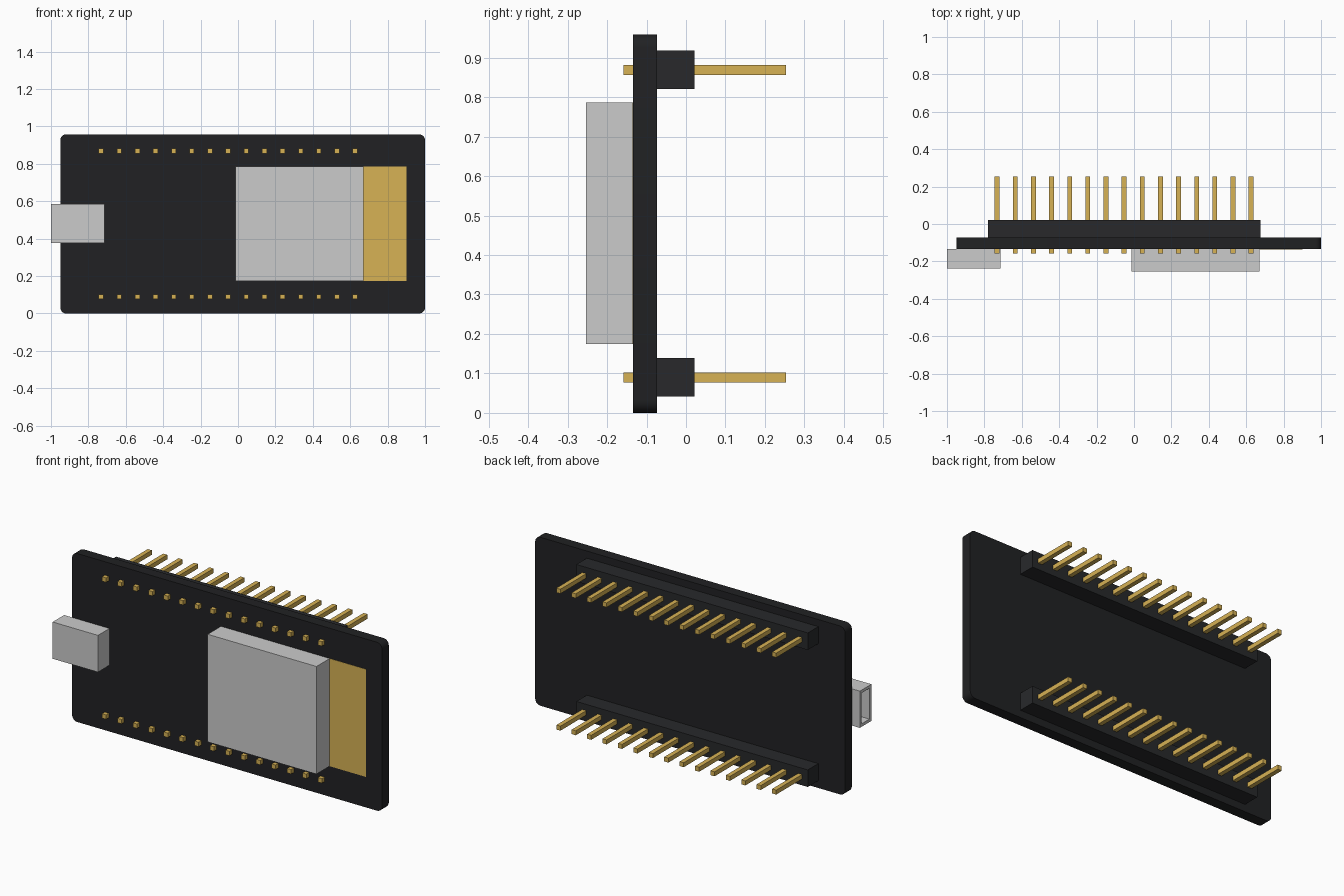
import bpy, bmesh, math
from mathutils import Vector

if "Cube" in bpy.data.objects:
    bpy.data.objects.remove(bpy.data.objects["Cube"])


def material(name, rgb):
    m = bpy.data.materials.new(name)
    m.diffuse_color = (*rgb, 1)
    m.use_nodes = True
    m.node_tree.nodes["Principled BSDF"].inputs["Base Color"].default_value = m.diffuse_color
    return m


BLACK = material("board_black", (0.015, 0.0155, 0.017))
PLASTIC = material("header_black", (0.021, 0.022, 0.024))
GOLD = material("gold", (0.68, 0.445, 0.09))


def add_box(bm, x, y, z):
    """Add a box spanning the (min, max) ranges to the bmesh."""
    verts = bmesh.ops.create_cube(bm, size=1)["verts"]
    for v in verts:
        v.co = Vector([(r[0] + r[1]) / 2 + c * (r[1] - r[0])
                       for c, r in zip(v.co, (x, y, z))])
    return verts


def finish(bm, name, mat=None):
    mesh = bpy.data.meshes.new(name)
    bm.to_mesh(mesh)
    bm.free()
    ob = bpy.data.objects.new(name, mesh)
    bpy.context.collection.objects.link(ob)
    if mat:
        mesh.materials.append(mat)
    return ob


def box(name, x, y, z, mat=None):
    bm = bmesh.new()
    add_box(bm, x, y, z)
    return finish(bm, name, mat)


FRONT, BACK = -0.134, -0.073      # board faces
HEADER_BACK = 0.021
PITCH, PIN = 0.097, 0.0255

# Circuit board with rounded corners
bm = bmesh.new()
add_box(bm, (-0.95, 1.0), (FRONT, BACK), (0, 0.958))
corners = [e for e in bm.edges
           if abs(e.verts[0].co.y - e.verts[1].co.y) > 0.01]
bmesh.ops.bevel(bm, geom=corners, offset=0.032, segments=5,
                profile=0.5, affect='EDGES')
board = finish(bm, "circuit_board", BLACK)
bpy.context.view_layer.objects.active = board
board.select_set(True)
bpy.ops.object.shade_smooth_by_angle(angle=math.radians(35))

# Radio module: metal can and very thin antenna area
box("shield_can", (-0.014, 0.671), (-0.253, FRONT), (0.174, 0.786))
box("antenna", (0.671, 0.90), (FRONT - 0.0015, FRONT), (0.174, 0.786), GOLD)

# USB socket: box with the left end inset and pushed inwards
bm = bmesh.new()
add_box(bm, (-1.0, -0.715), (-0.237, FRONT), (0.377, 0.586))
bm.normal_update()
mouth = min(bm.faces, key=lambda f: f.calc_center_median().x)
bmesh.ops.inset_region(bm, faces=[mouth], thickness=0.024)
inner = bmesh.ops.extrude_discrete_faces(bm, faces=[mouth])["faces"][0]
bmesh.ops.translate(bm, verts=inner.verts, vec=(0.2, 0, 0))
finish(bm, "usb_socket")

# Pin headers along both long edges
for side, z in (("lower", 0.09), ("upper", 0.869)):
    box(f"{side}_header", (-0.781, 0.675), (BACK, HEADER_BACK),
        (z - 0.0485, z + 0.0485), PLASTIC)
    bm = bmesh.new()
    for i in range(15):
        x = -0.053 + (i - 7) * PITCH
        add_box(bm, (x - PIN / 2, x + PIN / 2), (-0.158, 0.253),
                (z - PIN / 2, z + PIN / 2))
    finish(bm, f"{side}_pins", GOLD)
